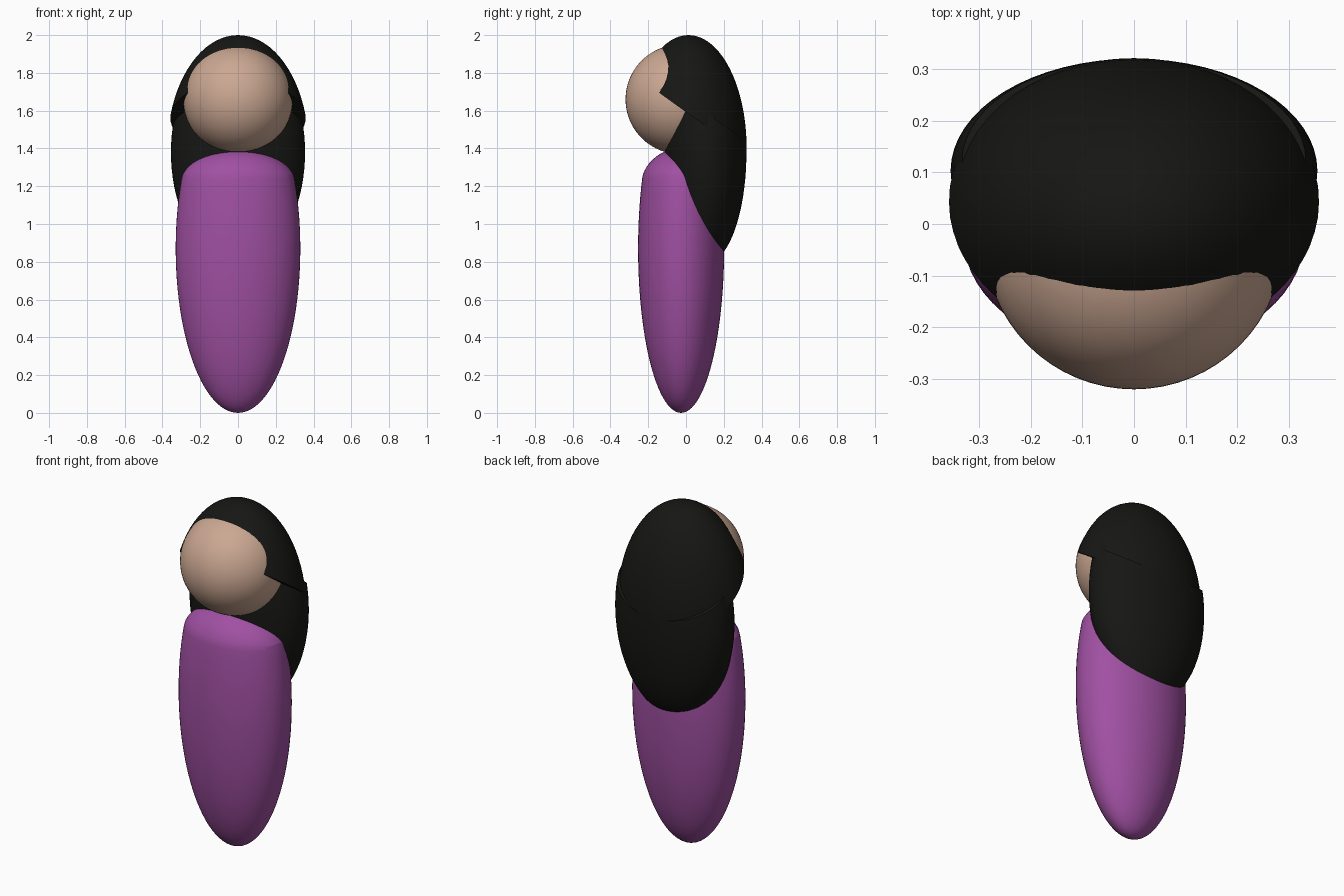
import bpy, bmesh, math
from mathutils import Vector

if "Cube" in bpy.data.objects:
    bpy.data.objects.remove(bpy.data.objects["Cube"])


def material(name, rgb):
    m = bpy.data.materials.new(name)
    m.diffuse_color = (*rgb, 1)
    m.use_nodes = True
    m.node_tree.nodes["Principled BSDF"].inputs["Base Color"].default_value = m.diffuse_color
    return m


skin = material("skin", (0.60, 0.39, 0.29))
purple = material("purple", (0.35, 0.08, 0.36))
black = material("black", (0.008, 0.008, 0.007))


def finish(bm, name, mat):
    bmesh.ops.recalc_face_normals(bm, faces=bm.faces)
    me = bpy.data.meshes.new(name)
    bm.to_mesh(me)
    bm.free()
    me.materials.append(mat)
    ob = bpy.data.objects.new(name, me)
    bpy.context.collection.objects.link(ob)
    bpy.ops.object.select_all(action='DESELECT')
    ob.select_set(True)
    bpy.context.view_layer.objects.active = ob
    bpy.ops.object.shade_smooth_by_angle(angle=math.radians(15))


def ellipsoid(name, centre, radii, mat, cut=None):
    """Ellipsoid, optionally cut flat; cut = (point, normal of removed side)."""
    bm = bmesh.new()
    bmesh.ops.create_uvsphere(bm, u_segments=64, v_segments=40, radius=1)
    bmesh.ops.scale(bm, vec=radii, verts=bm.verts)
    bmesh.ops.translate(bm, vec=centre, verts=bm.verts)
    if cut:
        geom = bm.verts[:] + bm.edges[:] + bm.faces[:]
        res = bmesh.ops.bisect_plane(bm, geom=geom, plane_co=cut[0],
                                     plane_no=cut[1], clear_outer=True)
        rim = [e for e in res["geom_cut"] if isinstance(e, bmesh.types.BMEdge)]
        bmesh.ops.edgeloop_fill(bm, edges=rim)
    finish(bm, name, mat)


# Head
ellipsoid("head", (0, -0.03, 1.66), (0.29, 0.29, 0.29), skin)

# Hair cap ends at a slanted rim; the long hair carries on below it
rim_point = Vector((0, 0.05, 1.557))
rim_normal = Vector((0, 0.58, 0.81))
ellipsoid("hair_cap", (0, 0.013, 1.40), (0.374, 0.308, 0.60), black,
          (rim_point, -rim_normal))
ellipsoid("long_hair", (0, 0.103, 1.38), (0.355, 0.217, 0.59), black,
          (rim_point + rim_normal * 0.06, rim_normal))

# Body: long egg profile, then a shoulder dome, spun and flattened
profile = []
for i in range(33):
    z = 0.87 - 0.87 * math.cos(i / 32 * math.acos(-0.37 / 0.87))
    profile.append((0.33 * math.sqrt(max(0, 1 - ((z - 0.87) / 0.87) ** 2)), z))
for i in range(1, 13):
    a = math.asin(0.2) + (math.pi / 2 - math.asin(0.2)) * i / 12
    profile.append((0.308 * math.cos(a), 1.20 + 0.20 * math.sin(a)))
bm = bmesh.new()
verts = [bm.verts.new((r, 0, z)) for r, z in profile]
edges = [bm.edges.new(p) for p in zip(verts, verts[1:])]
bmesh.ops.spin(bm, geom=verts + edges, cent=(0, 0, 0), axis=(0, 0, 1),
               angle=2 * math.pi, steps=64)
bmesh.ops.remove_doubles(bm, verts=bm.verts, dist=0.0005)
bmesh.ops.scale(bm, vec=(1, 0.69, 1), verts=bm.verts)
bmesh.ops.translate(bm, vec=(0, -0.026, 0), verts=bm.verts)
finish(bm, "body", purple)
